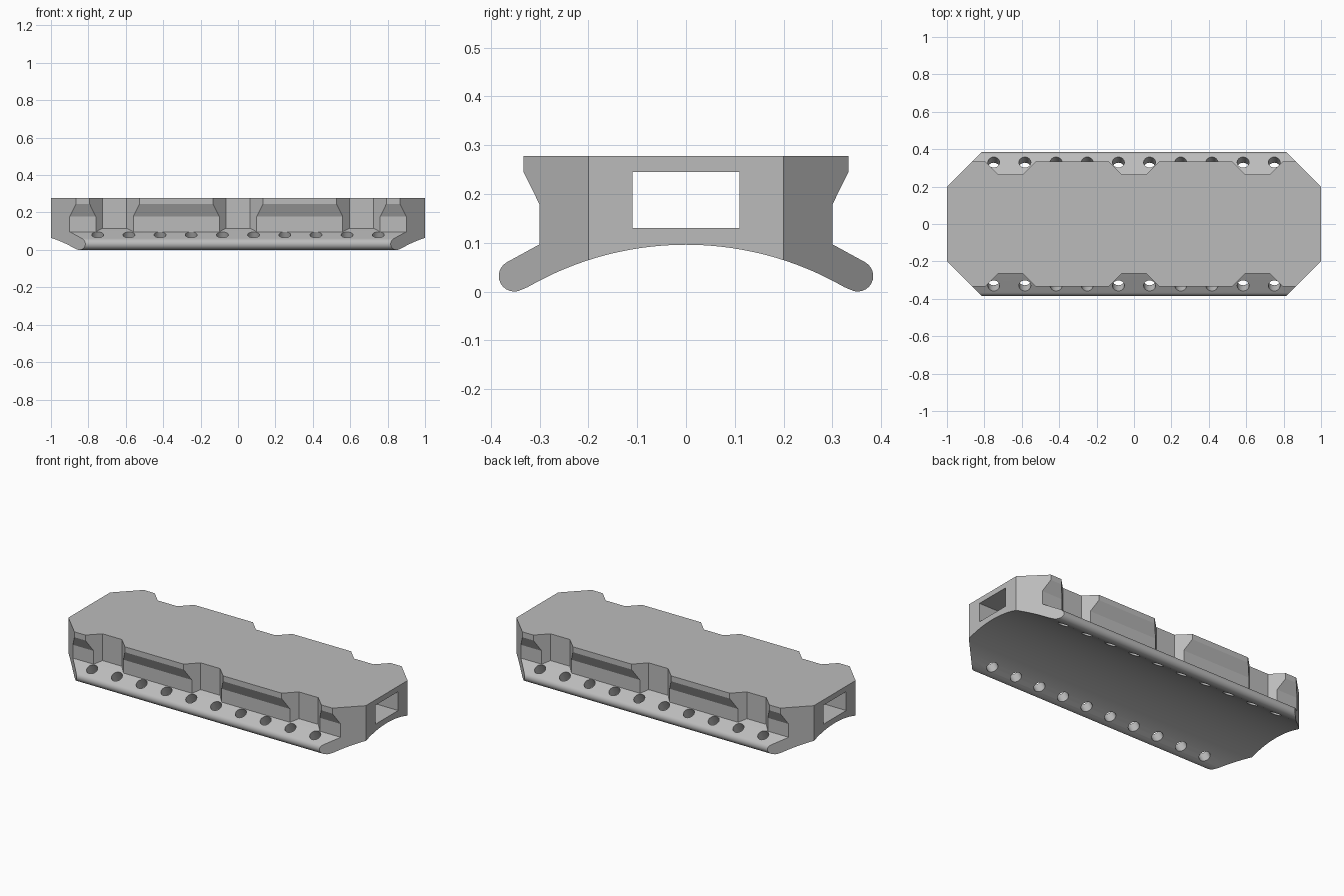
import bpy
import bmesh
from math import sin, cos, sqrt, radians, atan2
from mathutils import Matrix, Vector

cube = bpy.data.objects.get("Cube")
if cube:
    bpy.data.objects.remove(cube, do_unlink=True)

grey = bpy.data.materials.new("plain grey")
grey.use_nodes = True
colour = (0.5, 0.5, 0.5, 1)
grey.diffuse_color = colour
grey.node_tree.nodes["Principled BSDF"].inputs["Base Color"].default_value = colour


def prism(name, outline, direction):
    """Close an outline of 3D points and extrude it along a direction."""
    bm = bmesh.new()
    face = bm.faces.new([bm.verts.new(p) for p in outline])
    extruded = bmesh.ops.extrude_face_region(bm, geom=[face])["geom"]
    moved = [v for v in extruded if isinstance(v, bmesh.types.BMVert)]
    bmesh.ops.translate(bm, verts=moved, vec=direction)
    bmesh.ops.recalc_face_normals(bm, faces=bm.faces)
    mesh = bpy.data.meshes.new(name)
    bm.to_mesh(mesh)
    bm.free()
    obj = bpy.data.objects.new(name, mesh)
    mesh.materials.append(grey)
    bpy.context.collection.objects.link(obj)
    return obj


def carve(target, tool, operation="DIFFERENCE"):
    """Apply a boolean and discard the cutter."""
    mod = target.modifiers.new("cut", "BOOLEAN")
    mod.operation = operation
    mod.solver = "EXACT"
    mod.object = tool
    bpy.context.view_layer.objects.active = target
    bpy.ops.object.modifier_apply(modifier=mod.name)
    bpy.data.objects.remove(tool, do_unlink=True)


# Cross-section: flat top, flared rim, side wall, rounded flange, arched underside
TOP, WALL, CROWN, ARCH = 0.278, 0.30, 0.096, 0.65
half = [(0.333, TOP), (0.333, 0.245), (WALL, 0.178), (WALL, 0.097)]
for i in range(13):
    a = radians(62 - 15 * i)
    half.append((0.352 + 0.032 * cos(a), 0.032 + 0.032 * sin(a)))
for i in range(14):
    y = 0.325 * (1 - i / 14)
    half.append((y, CROWN - ARCH + sqrt(ARCH ** 2 - y ** 2)))
section = half + [(0, CROWN)] + [(-y, z) for y, z in reversed(half)]
body = prism("rail_body", [(-1.1, y, z) for y, z in section], (2.2, 0, 0))

# Clipped corners in plan
plan = [(1, 0.2), (0.816, 0.384), (0.816, 0.5), (-0.816, 0.5), (-0.816, 0.384), (-1, 0.2)]
plan += [(-x, -y) for x, y in plan]
carve(body, prism("corner_clip", [(x, y, -0.1) for x, y in plan], (0, 0, 0.5)), "INTERSECT")

# Rectangular tunnel from end to end
tunnel = [(-1.2, y, z) for y, z in [(-0.11, 0.13), (0.11, 0.13), (0.11, 0.245), (-0.11, 0.245)]]
carve(body, prism("tunnel_cutter", tunnel, (2.4, 0, 0)))

# Tapered side notches whose floors continue the flange slope
SLOPE = -0.525
for side in (-1, 1):
    for centre in (-0.66, 0, 0.66):
        floor = []
        for dx, y in [(-0.065, 0.265), (0.065, 0.265), (0.165, 0.365), (-0.165, 0.365)]:
            floor.append((centre + dx, side * y, 0.097 + SLOPE * (y - WALL)))
        carve(body, prism("notch_cutter", floor, (0, 0, 0.5)))

# Row of round holes, square to each flange
for side in (-1, 1):
    axis = Vector((0, side * -SLOPE, 1)).normalized()
    tilt = Matrix.Rotation(-atan2(axis.y, axis.z), 3, "X")
    for i in range(10):
        start = Vector(((i - 4.5) / 6, side * 0.33, 0.081)) - axis * 0.12
        ring = []
        for k in range(24):
            a = radians(15 * k)
            ring.append(start + tilt @ Vector((0.032 * cos(a), 0.032 * sin(a), 0)))
        carve(body, prism("hole_cutter", ring, axis * 0.15))

# Smooth the curves, keep the crisp edges
bpy.ops.object.select_all(action="DESELECT")
body.select_set(True)
bpy.context.view_layer.objects.active = body
bpy.ops.object.shade_smooth_by_angle(angle=radians(24))
